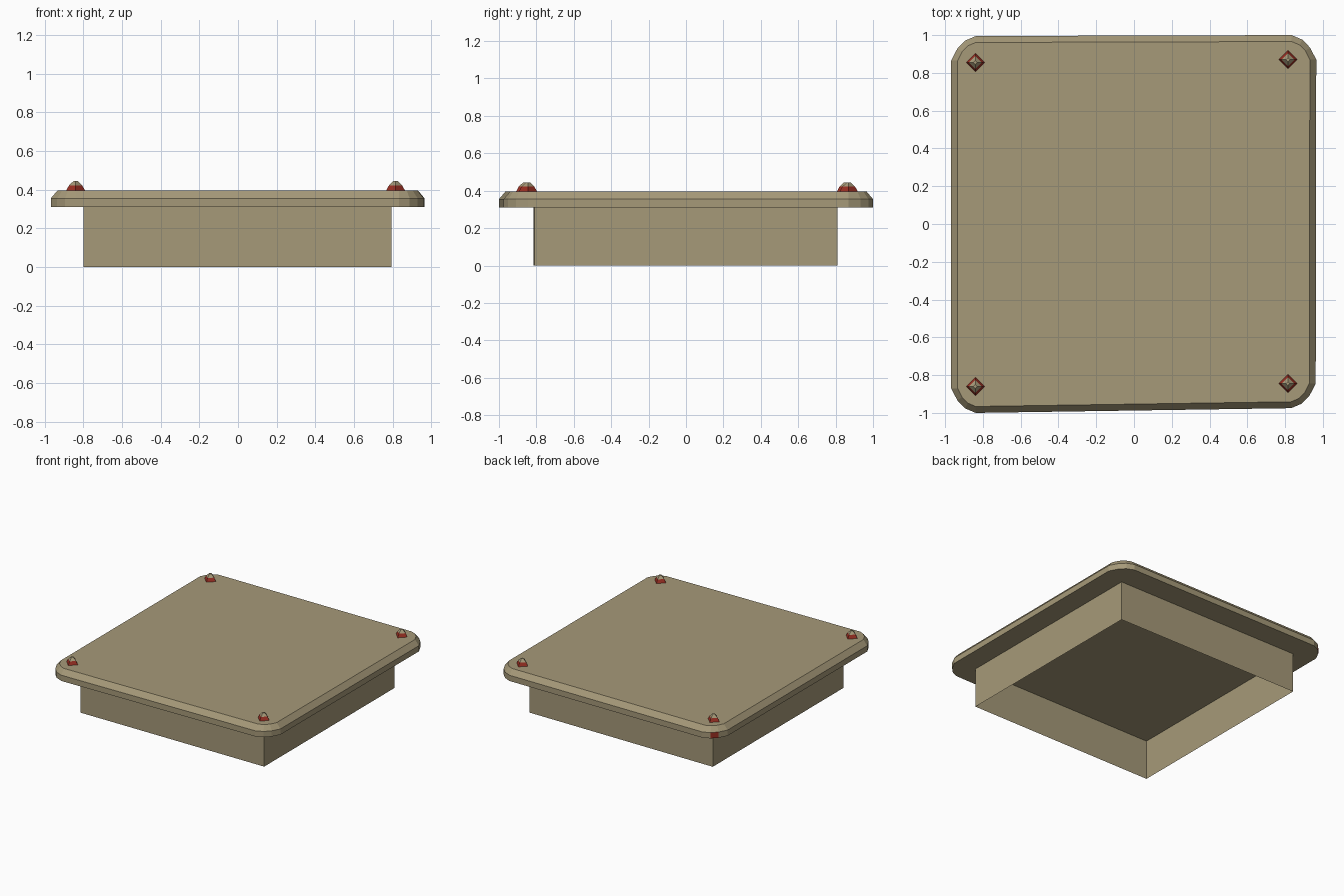
import bpy, bmesh, math

if "Cube" in bpy.data.objects:
    bpy.data.objects.remove(bpy.data.objects["Cube"])


def material(name, rgb):
    m = bpy.data.materials.new(name)
    m.diffuse_color = (*rgb, 1)
    m.use_nodes = True
    m.node_tree.nodes["Principled BSDF"].inputs["Base Color"].default_value = m.diffuse_color
    return m


TAN = material("tan metal", (0.38, 0.32, 0.19))
RED = material("rust red", (0.34, 0.03, 0.017))


def loft(name, rings, bottom=True, top=True):
    """Skin a stack of equal-length point rings; face order is band by band."""
    bm = bmesh.new()
    vs = [[bm.verts.new(p) for p in ring] for ring in rings]
    n = len(rings[0])
    for a, b in zip(vs, vs[1:]):
        for i in range(n):
            j = (i + 1) % n
            bm.faces.new((a[i], a[j], b[j], b[i]))
    if bottom:
        bm.faces.new(vs[0][::-1])
    if top:
        bm.faces.new(vs[-1])
    me = bpy.data.meshes.new(name)
    bm.to_mesh(me)
    bm.free()
    me.materials.append(TAN)
    me.materials.append(RED)
    ob = bpy.data.objects.new(name, me)
    bpy.context.collection.objects.link(ob)
    return ob


# Slightly skewed plate corners, counter-clockwise from back right
CORNERS = [(0.965, 1.0), (-0.968, 0.995), (-0.968, -1.0), (0.962, -0.975)]
ROUND = [(0, 0.13), (0.033, 0.066), (0.074, 0.024), (0.13, 0)]


def plate_ring(inset, z):
    pts = []
    for k, (cx, cy) in enumerate(CORNERS):
        sx, sy = math.copysign(1, cx), math.copysign(1, cy)
        for dx, dy in (ROUND if k % 2 == 0 else ROUND[::-1]):
            # inset toward the corner's arc centre
            f = 1 - inset / 0.13
            pts.append((cx - sx * (0.13 - (0.13 - dx) * f),
                        cy - sy * (0.13 - (0.13 - dy) * f), z))
    return pts


# Lid plate with chamfered upper rim
plate = loft("lid_plate", [plate_ring(0, 0.31), plate_ring(0, 0.355),
                           plate_ring(0.034, 0.395)])
# Red chip on the lower rim at the back left corner
for f in plate.data.polygons:
    c = f.center
    n = f.normal
    if c.z < 0.35 and n.x < -0.55 and n.y > 0.55:
        f.material_index = 1

# Open thin-walled skirt under the lid
skirt = [(0.795, 0.81), (-0.80, 0.81), (-0.80, -0.815), (0.795, -0.81)]
loft("skirt", [[(x, y, z) for x, y in skirt] for z in (0, 0.31)],
     bottom=False, top=False)

# Four diamond-shaped bolts, red around the base
for i, (x, y) in enumerate([(0.815, 0.87), (-0.84, 0.855),
                            (-0.84, -0.86), (0.815, -0.845)]):
    rings = [[(x + r * math.cos(a * math.pi / 2), y + r * math.sin(a * math.pi / 2), z)
              for a in range(4)]
             for r, z in ((0.05, 0.393), (0.034, 0.422), (0.01, 0.445))]
    bolt = loft(f"bolt_{i + 1}", rings)
    for f in bolt.data.polygons:
        if f.center.z < 0.415:
            f.material_index = 1
